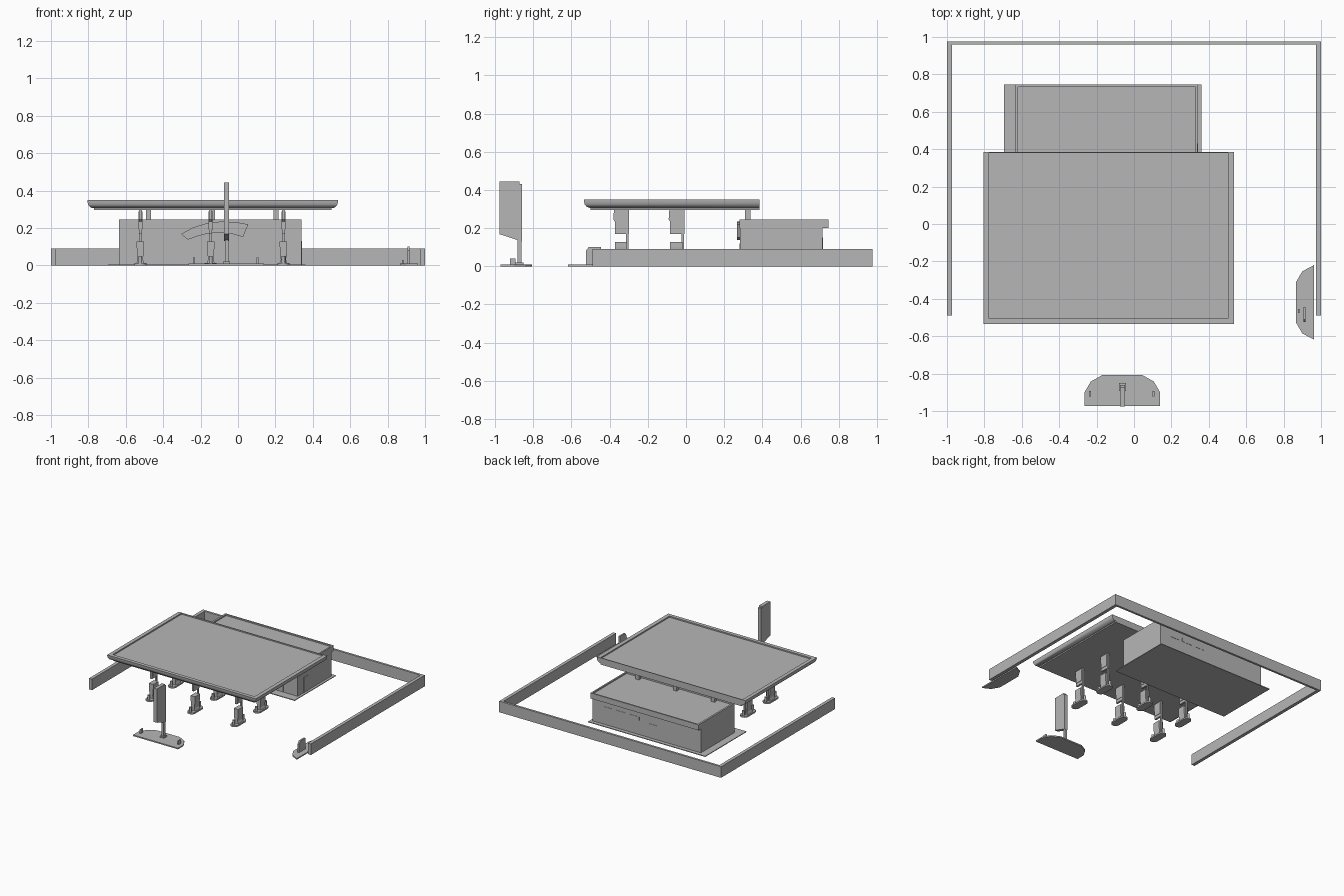
import bpy, bmesh, math

if "Cube" in bpy.data.objects:
    bpy.data.objects.remove(bpy.data.objects["Cube"])

grey = bpy.data.materials.new("plain grey")
grey.diffuse_color = (0.47, 0.47, 0.47, 1)
grey.use_nodes = True
grey.node_tree.nodes["Principled BSDF"].inputs["Base Color"].default_value = grey.diffuse_color


def finish(name, bm, smooth=False):
    bmesh.ops.recalc_face_normals(bm, faces=bm.faces)
    me = bpy.data.meshes.new(name)
    bm.to_mesh(me)
    bm.free()
    me.materials.append(grey)
    ob = bpy.data.objects.new(name, me)
    bpy.context.collection.objects.link(ob)
    if smooth:
        bpy.context.view_layer.objects.active = ob
        ob.select_set(True)
        bpy.ops.object.shade_smooth_by_angle(angle=math.radians(40))
        ob.select_set(False)
    return ob


def loft(name, rings, smooth=False):
    """Skin a closed solid through rings with equal point counts."""
    bm = bmesh.new()
    vs = [[bm.verts.new(p) for p in r] for r in rings]
    n = len(rings[0])
    for a, b in zip(vs, vs[1:]):
        for i in range(n):
            j = (i + 1) % n
            bm.faces.new((a[i], a[j], b[j], b[i]))
    bm.faces.new(vs[0])
    bm.faces.new(vs[-1])
    return finish(name, bm, smooth)


def rect(x0, x1, y0, y1, z):
    return [(x0, y0, z), (x1, y0, z), (x1, y1, z), (x0, y1, z)]


def box(name, x0, x1, y0, y1, z0, z1):
    return loft(name, [rect(x0, x1, y0, y1, z0), rect(x0, x1, y0, y1, z1)])


def slab(name, pts, z0, z1):
    return loft(name, [[(x, y, z) for x, y in pts] for z in (z0, z1)])


def side_plate(name, pts, x0, x1):
    """Extrude a (y, z) outline along x."""
    return loft(name, [[(x, y, z) for y, z in pts] for x in (x0, x1)])


def cylinder(name, x, y, r, z0, z1, n=12):
    ring = [(x + r * math.cos(i * math.tau / n), y + r * math.sin(i * math.tau / n))
            for i in range(n)]
    return loft(name, [[(a, b, z) for a, b in ring] for z in (z0, z1)], True)


# Perimeter wall, U shaped and open to the front
slab("perimeter_wall", [(-1, -0.49), (-1, 0.977), (1, 0.977), (1, -0.49), (0.973, -0.49),
                        (0.973, 0.959), (-0.973, 0.959), (-0.973, -0.49)], 0, 0.09)

# Canopy with rounded fascia on three sides and a recessed top
profile = [(0.035, 0.296), (0.035, 0.306), (0.025, 0.307), (0.013, 0.313),
           (0.005, 0.324), (0.001, 0.337), (0, 0.35)]
rings = [rect(-0.805 + o, 0.535 - o, -0.535 + o, 0.385, z) for o, z in profile]
rings += [rect(-0.775, 0.503, -0.505, 0.38, z) for z in (0.35, 0.34)]
loft("canopy", rings, True)

# Shop building: ground slab, walls, roof band with recessed deck
box("shop_slab", -0.695, 0.36, 0.215, 0.745, 0, 0.006)
box("shop_walls", -0.635, 0.34, 0.283, 0.715, 0.004, 0.2)
loft("shop_roof", [rect(-0.635, 0.34, 0.281, 0.745, 0.2),
                   rect(-0.635, 0.34, 0.281, 0.745, 0.245),
                   rect(-0.62, 0.328, 0.295, 0.733, 0.245),
                   rect(-0.62, 0.328, 0.295, 0.733, 0.235)])

# Doors and windows as thin plates
for i, (x0, x1) in enumerate([(-0.23, -0.13), (-0.125, -0.025), (0.05, 0.12), (0.19, 0.21)]):
    box(f"front_window_{i}", x0, x1, 0.28, 0.284, 0.01, 0.12)
box("side_door", 0.339, 0.342, 0.36, 0.43, 0.006, 0.13)
box("rear_door", -0.24, -0.17, 0.714, 0.717, 0.006, 0.12)
for i in range(3):
    x = -0.08 + i * 0.12
    box(f"rear_window_{i}", x, x + 0.09, 0.714, 0.717, 0.12, 0.15)

# Curved fan sign on the shop front
outer = [(-0.305, 0.168), (-0.24, 0.203), (-0.165, 0.226), (-0.09, 0.235),
         (-0.015, 0.232), (0.055, 0.22)]
inner = [(0.027, 0.152), (-0.03, 0.168), (-0.09, 0.177), (-0.15, 0.173),
         (-0.21, 0.158), (-0.268, 0.138)]
loft("fan_sign", [[(x, y, z) for x, z in outer + inner] for y in (0.268, 0.283)])

# Posts carrying the canopy on the shop roof
for i, x in enumerate((-0.478, -0.138, 0.203)):
    box(f"roof_post_{i}", x - 0.014, x + 0.014, 0.31, 0.338, 0.23, 0.3)


# One fuel island: kerb, bollards, dispenser, column, hanging panel
def fuel_island(tag, x, y):
    kerb = []
    for cy, start in ((y + 0.045, 0), (y - 0.045, math.pi)):
        for k in range(7):
            a = start + k * math.pi / 6
            kerb.append((x + 0.032 * math.cos(a), cy + 0.032 * math.sin(a)))
    slab(f"island_kerb_{tag}", kerb, 0, 0.012)
    for s in (-1, 1):
        cylinder(f"island_bollard_{tag}_{s}", x, y + s * 0.06, 0.01, 0.01, 0.05)
    loft(f"dispenser_{tag}", [rect(x - w, x + w, y - 0.03, y + 0.034, z)
                              for w, z in ((0.022, 0.01), (0.014, 0.03),
                                           (0.02, 0.1), (0.02, 0.128))])
    box(f"column_{tag}", x - 0.006, x + 0.006, y + 0.03, y + 0.043, 0.01, 0.298)
    side_plate(f"hanging_panel_{tag}",
               [(y + 0.044, 0.168), (y - 0.03, 0.168), (y - 0.03, 0.235),
                (y - 0.038, 0.245), (y - 0.034, 0.298), (y + 0.044, 0.298)],
               x - 0.008, x + 0.008)
    box(f"panel_frame_{tag}", x - 0.011, x + 0.011, y - 0.022, y + 0.036, 0.192, 0.287)


for c, px in enumerate((-0.522, -0.146, 0.243)):
    for r, py in enumerate((-0.343, -0.053)):
        fuel_island(f"{c}{r}", px, py)

# Price pylon on its own island
half = [(0.2025, -0.972), (0.2025, -0.9), (0.168, -0.842), (0.104, -0.806)]
cx = -0.0625
slab("pylon_island", [(cx + x, y) for x, y in half] +
     [(cx - x, y) for x, y in reversed(half)], 0, 0.01)
side_plate("pylon_panel", [(-0.976, 0.168), (-0.86, 0.13), (-0.86, 0.43), (-0.872, 0.43),
                           (-0.872, 0.443), (-0.976, 0.443)], -0.076, -0.047)
box("pylon_post", -0.07, -0.052, -0.882, -0.861, 0.01, 0.14)
box("pylon_foot", -0.08, -0.043, -0.892, -0.851, 0.01, 0.02)
for i, x in enumerate((-0.235, 0.105)):
    box(f"pylon_block_{i}", x - 0.005, x + 0.005, -0.922, -0.892, 0.01, 0.042)

# Small service island beside the right wall
slab("service_island", [(0.962, -0.618), (0.962, -0.22), (0.9, -0.253), (0.865, -0.313),
                        (0.865, -0.525), (0.9, -0.585)], 0, 0.01)
side_plate("service_panel", [(-0.525, 0.01), (-0.445, 0.01), (-0.445, 0.1), (-0.51, 0.1),
                             (-0.525, 0.08)], 0.905, 0.918)
box("service_block", 0.877, 0.884, -0.475, -0.455, 0.01, 0.03)
